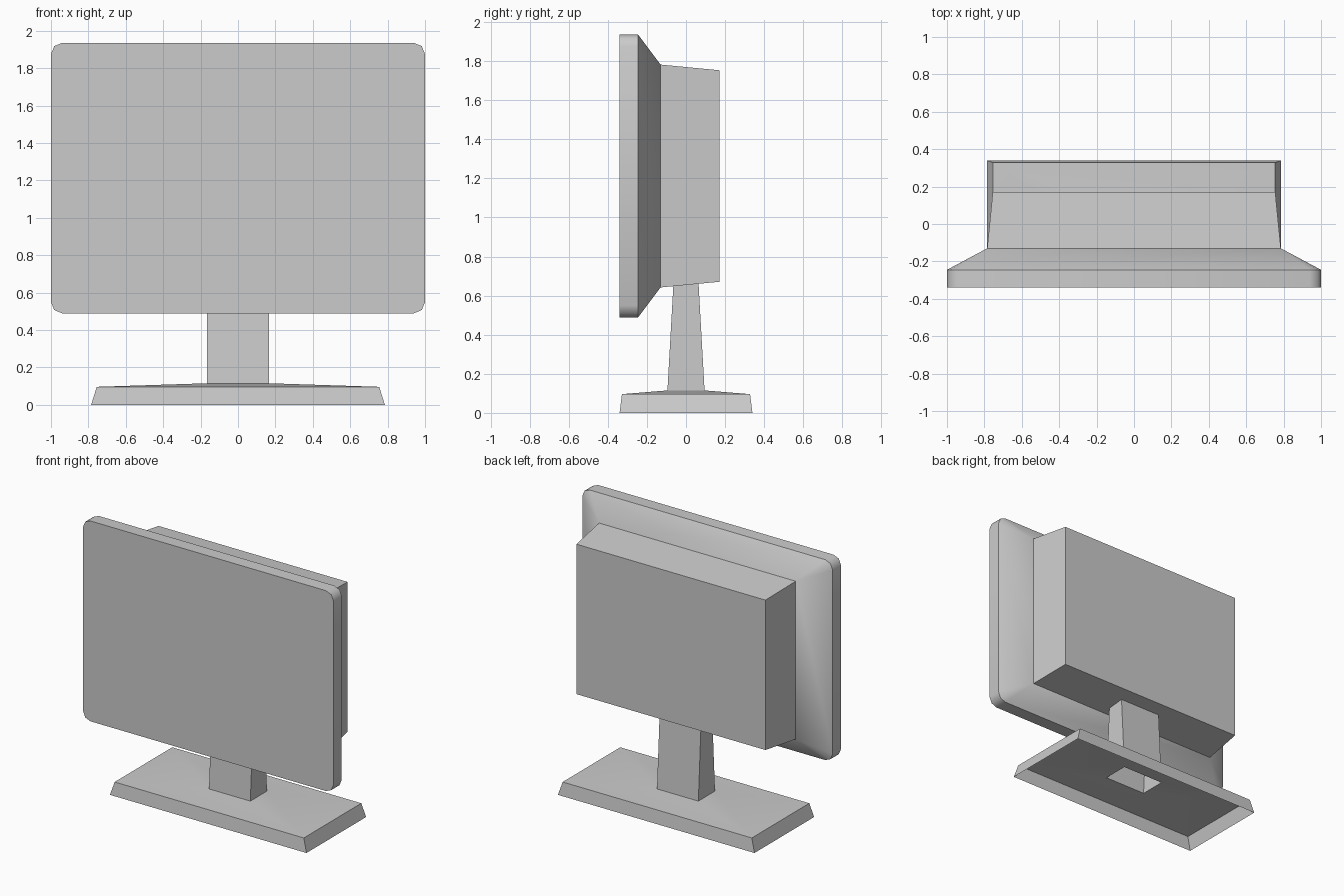
import bpy, bmesh, math
from mathutils import Matrix

cube = bpy.data.objects.get("Cube")
if cube:
    bpy.data.objects.remove(cube)

grey = bpy.data.materials.new("light grey plastic")
grey.use_nodes = True
COLOUR = (0.6, 0.6, 0.6, 1)
grey.diffuse_color = COLOUR
grey.node_tree.nodes["Principled BSDF"].inputs["Base Color"].default_value = COLOUR


def rounded_ring(half_x, half_y, height, radius=0.0, steps=2):
    """Counter-clockwise rectangle with rounded corners."""
    points = []
    for corner, (sx, sy) in enumerate(((1, 1), (-1, 1), (-1, -1), (1, -1))):
        for k in range(steps + 1):
            a = (corner + k / steps) * math.pi / 2
            points.append((sx * (half_x - radius) + radius * math.cos(a),
                           sy * (half_y - radius) + radius * math.sin(a), height))
    return points


def loft(name, rings, cap_start=False, cap_end=False, matrix=Matrix()):
    """Skin a stack of rings; sharp corners collapse to single points."""
    bm = bmesh.new()
    loops = [[bm.verts.new(p) for p in ring] for ring in rings]
    n = len(loops[0])
    for low, high in zip(loops, loops[1:]):
        for i in range(n):
            j = (i + 1) % n
            bm.faces.new((low[i], low[j], high[j], high[i]))
    if cap_start:
        bm.faces.new(loops[0][::-1])
    if cap_end:
        bm.faces.new(loops[-1])
    bmesh.ops.remove_doubles(bm, verts=bm.verts[:], dist=0.0005)
    bm.transform(matrix)
    mesh = bpy.data.meshes.new(name)
    bm.to_mesh(mesh)
    bm.free()
    mesh.materials.append(grey)
    obj = bpy.data.objects.new(name, mesh)
    bpy.context.collection.objects.link(obj)
    bpy.ops.object.select_all(action='DESELECT')
    obj.select_set(True)
    bpy.context.view_layer.objects.active = obj
    bpy.ops.object.shade_smooth_by_angle(angle=math.radians(46))
    return obj


# Screen housing: rounded front slab, sloped back and tapering rear box
upright = Matrix.Translation((0, 0, 1.212)) @ Matrix.Rotation(-math.pi / 2, 4, 'X')
loft("screen_housing", [
    rounded_ring(1.0, 0.723, -0.34, 0.06),
    rounded_ring(1.0, 0.723, -0.245, 0.06),
    rounded_ring(0.785, 0.57, -0.13),
    rounded_ring(0.755, 0.541, 0.172),
], cap_start=True, cap_end=True, matrix=upright)

# Foot: hollow shell, open underneath and at the neck
loft("foot", [
    rounded_ring(0.785, 0.34, 0),
    rounded_ring(0.755, 0.328, 0.096),
    rounded_ring(0.165, 0.095, 0.115),
])

# Neck: tapered tube running up into the housing
loft("neck", [
    rounded_ring(0.165, 0.095, 0.115),
    rounded_ring(0.165, 0.064, 0.665),
])
